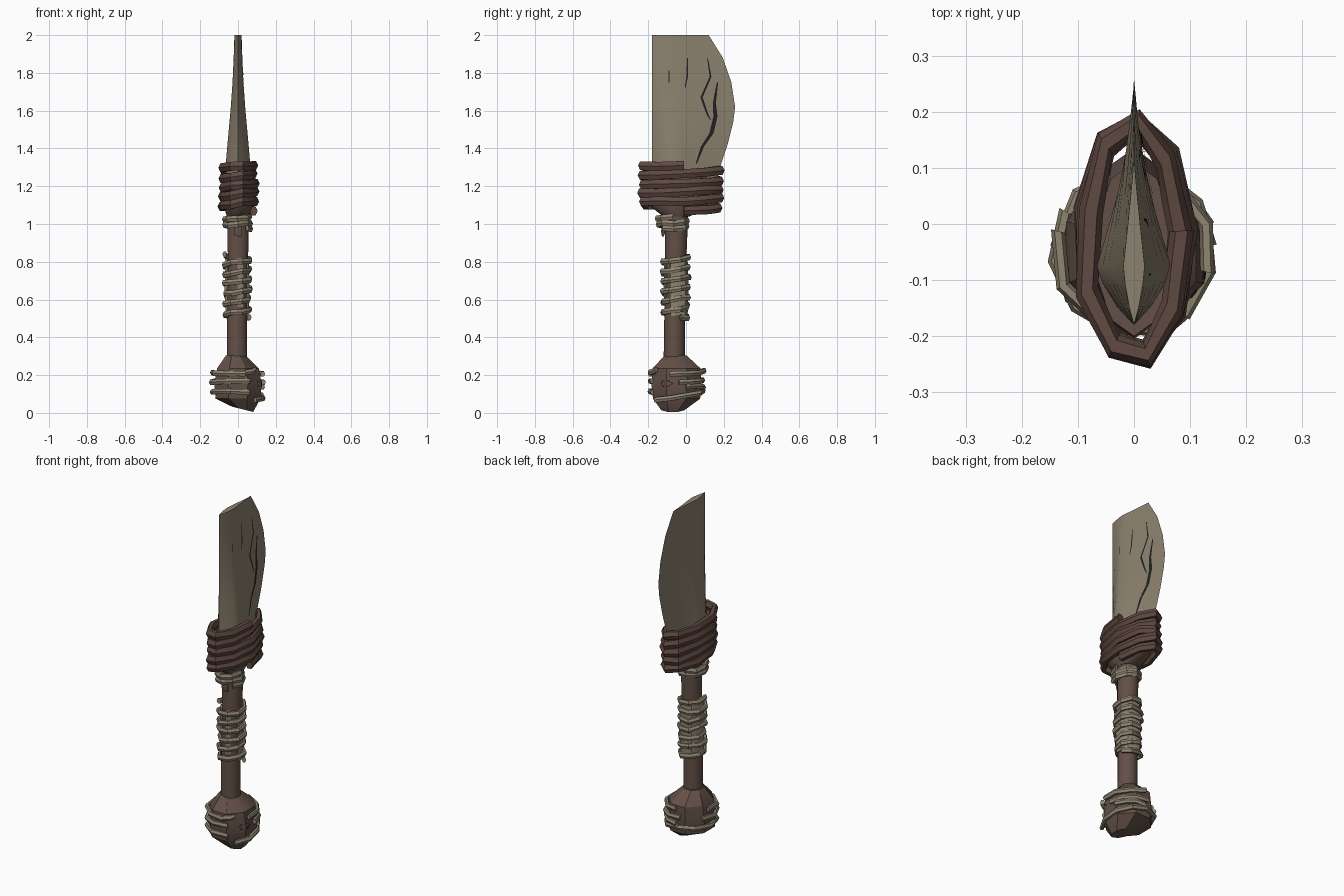
import bpy, bmesh, math, random
from mathutils import Vector
from mathutils.bvhtree import BVHTree

random.seed(4)
if "Cube" in bpy.data.objects:
    bpy.data.objects.remove(bpy.data.objects["Cube"])


def material(name, rgb):
    m = bpy.data.materials.new(name)
    m.use_nodes = True
    m.diffuse_color = (*rgb, 1)
    m.node_tree.nodes["Principled BSDF"].inputs["Base Color"].default_value = (*rgb, 1)
    return m


bone = material("bone", (0.26, 0.22, 0.155))
wood = material("dark_wood", (0.125, 0.08, 0.063))
leather = material("brown_rope", (0.115, 0.066, 0.053))
pale = material("pale_binding", (0.28, 0.24, 0.17))
dark = material("crack_black", (0.015, 0.015, 0.017))


def finish(name, bm, mat, angle=40, fix=True):
    if fix:
        bmesh.ops.recalc_face_normals(bm, faces=bm.faces)
    me = bpy.data.meshes.new(name)
    bm.to_mesh(me)
    bm.free()
    me.materials.append(mat)
    ob = bpy.data.objects.new(name, me)
    bpy.context.collection.objects.link(ob)
    bpy.ops.object.select_all(action="DESELECT")
    ob.select_set(True)
    bpy.context.view_layer.objects.active = ob
    bpy.ops.object.shade_smooth_by_angle(angle=math.radians(angle))
    return ob


def skin(name, rings, mat, angle=40):
    """Bridge equal closed rings of points and cap both ends."""
    bm = bmesh.new()
    loops = [[bm.verts.new(p) for p in ring] for ring in rings]
    n = len(loops[0])
    for a, b in zip(loops, loops[1:]):
        for i in range(n):
            j = (i + 1) % n
            bm.faces.new((a[i], a[j], b[j], b[i]))
    bm.faces.new(loops[0][::-1])
    bm.faces.new(loops[-1])
    return finish(name, bm, mat, angle)


def loft(name, sections, mat, n=10, angle=40, tilt=0.0):
    """Sections are (z, centre x, centre y, radius x, radius y)."""
    rings = []
    for k, (z, cx, cy, rx, ry) in enumerate(sections):
        ring = []
        for i in range(n):
            a = math.tau * (i + 0.5) / n
            x = cx + rx * math.cos(a)
            ring.append((x, cy + ry * math.sin(a), z - (tilt * x if k == 0 else 0)))
        rings.append(ring)
    return skin(name, rings, mat, angle)


def coil(name, mat, z0, z1, start, sweep, centre, radii, thick, steps=9, jitter=0.004):
    """Tube wound round an oval, rising from z0 to z1; angles in degrees."""
    count = max(3, round(sweep / 360 * steps))
    rings = []
    for k in range(count + 1):
        t = k / count
        a = math.radians(start + sweep * t)
        out = Vector((math.cos(a), math.sin(a), 0))
        grow = random.uniform(-jitter, jitter)
        p = Vector((centre[0] + (radii[0] + grow) * out.x,
                    centre[1] + (radii[1] + grow) * out.y,
                    z0 + (z1 - z0) * t + random.uniform(-jitter, jitter)))
        rings.append([p + out * thick[0] * math.cos(b) + Vector((0, 0, thick[1] * math.sin(b)))
                      for b in (math.tau * s / 6 for s in range(6))])
    return skin(name, rings, mat, 35)


def crack(name, target, path, width):
    """Thin dark ribbon laid on the +x side of a part; path is (y, z) upwards."""
    bm = bmesh.new()
    bm.from_mesh(target.data)
    tree = BVHTree.FromBMesh(bm)
    bm.free()
    pts = []
    for a, b in zip(path, path[1:]):
        pts += [Vector(a).lerp(Vector(b), s / 3) for s in range(3)]
    pts.append(Vector(path[-1]))
    bm = bmesh.new()
    last = None
    for k, p in enumerate(pts):
        w = width * (0.25 + 0.75 * math.sin(math.pi * (k + 0.5) / len(pts)))
        pair = []
        for y in (p.x - w, p.x + w):
            hit = tree.ray_cast(Vector((1, y, p.y)), Vector((-1, 0, 0)))[0]
            pair.append(bm.verts.new((hit.x + 0.003 if hit else 0.0, y, p.y)))
        if last:
            bm.faces.new((last[0], last[1], pair[1], pair[0]))
        last = pair
    return finish(name, bm, dark, fix=False)


# Blade: thick near the spine, hollow towards the curved cutting edge
profile = [(1.12, 0.13, 0.068), (1.3, 0.18, 0.066), (1.42, 0.22, 0.056), (1.54, 0.25, 0.045),
           (1.62, 0.26, 0.038), (1.75, 0.24, 0.029), (1.88, 0.195, 0.023), (2.0, 0.12, 0.019)]
rings = []
for z, edge, w in profile:
    side = [(0.45 * w, -0.148), (0.85 * w, -0.105), (w, -0.075)]
    side += [(w * (1 - t) ** 1.15, -0.075 + t * (edge + 0.075)) for t in (0.2, 0.4, 0.6, 0.8)]
    # a chip hollows the -x face near the edge
    chip = 0.45 if abs(z - 1.62) < 0.01 else 1
    other = [(-x * (chip if y > 0.1 else 1), y) for x, y in side]
    outline = [(0, -0.18)] + side + [(0, edge)] + other[::-1]
    rings.append([(x, y, z) for x, y in outline])
blade = skin("blade", rings, bone)

crack("blade_main_crack", blade,
      [(0.055, 1.32), (0.087, 1.41), (0.135, 1.48), (0.156, 1.57), (0.15, 1.64), (0.167, 1.75)], 0.011)
crack("blade_branch_crack", blade,
      [(0.13, 1.55), (0.114, 1.58), (0.082, 1.67), (0.13, 1.78), (0.114, 1.88)], 0.006)
crack("blade_upper_crack", blade, [(-0.005, 1.72), (0.006, 1.78), (0.008, 1.88)], 0.004)
crack("blade_spine_crack", blade, [(-0.09, 1.74), (-0.09, 1.82)], 0.002)

# Handle and the flared socket that holds the blade
loft("handle", [(0.25, -0.005, -0.062, 0.055, 0.057), (0.5, -0.005, -0.06, 0.055, 0.055),
                (0.8, 0, -0.055, 0.056, 0.056), (1.1, 0, -0.05, 0.062, 0.064)], wood)
loft("blade_socket", [(1.04, 0, -0.05, 0.062, 0.07), (1.09, 0, -0.035, 0.078, 0.15),
                      (1.2, 0, -0.035, 0.078, 0.17), (1.27, 0, -0.045, 0.07, 0.155)], wood)

# Pommel: lumpy knob with a skewed base
pommel = loft("pommel", [(0.025, 0.025, -0.07, 0.06, 0.065), (0.075, 0, -0.05, 0.128, 0.135),
                         (0.15, 0, -0.05, 0.136, 0.144), (0.235, 0, -0.05, 0.12, 0.138),
                         (0.305, -0.012, -0.055, 0.056, 0.062)], wood, n=8, angle=30, tilt=0.25)
crack("pommel_crack", pommel, [(-0.11, 0.14), (-0.1, 0.155), (-0.11, 0.172)], 0.032)

# Thick rope lashing around the socket
coil("blade_lashing", leather, 1.075, 1.315, 5, 1800, (0, -0.03), (0.086, 0.208),
     (0.022, 0.027), steps=9, jitter=0.007)

# Pale bindings on the grip
coil("grip_binding", pale, 0.5, 0.84, 20, 2340, (-0.004, -0.054), (0.07, 0.072),
     (0.012, 0.017), steps=8, jitter=0.006)
coil("grip_sleeve", pale, 0.66, 0.67, -25, 220, (-0.004, -0.054), (0.058, 0.06),
     (0.01, 0.17), steps=10, jitter=0.002)
coil("grip_strip", pale, 0.69, 0.69, 272, 28, (-0.004, -0.054), (0.054, 0.056),
     (0.009, 0.15), steps=8, jitter=0.001)
coil("neck_binding", pale, 0.975, 1.035, -40, 760, (-0.005, -0.07), (0.07, 0.078),
     (0.012, 0.018), steps=8, jitter=0.005)
coil("neck_peg", wood, 0.96, 0.96, 255, 30, (0, -0.055), (0.066, 0.068),
     (0.008, 0.03), steps=8, jitter=0.002)

# Broken bindings around the pommel: (z start, z end, start angle, sweep)
bands = [(0.215, 0.21, 165, 120), (0.215, 0.225, -75, 25), (0.205, 0.22, -15, 105),
         (0.165, 0.165, 150, 145), (0.16, 0.17, 5, 95),
         (0.115, 0.11, 95, 200), (0.07, 0.115, -50, 145), (0.14, 0.135, 20, 70)]
for i, (z0, z1, start, sweep) in enumerate(bands):
    coil(f"pommel_binding_{i + 1}", pale, z0, z1, start, sweep, (0, -0.05), (0.138, 0.142),
         (0.013, 0.016), steps=9, jitter=0.004)
